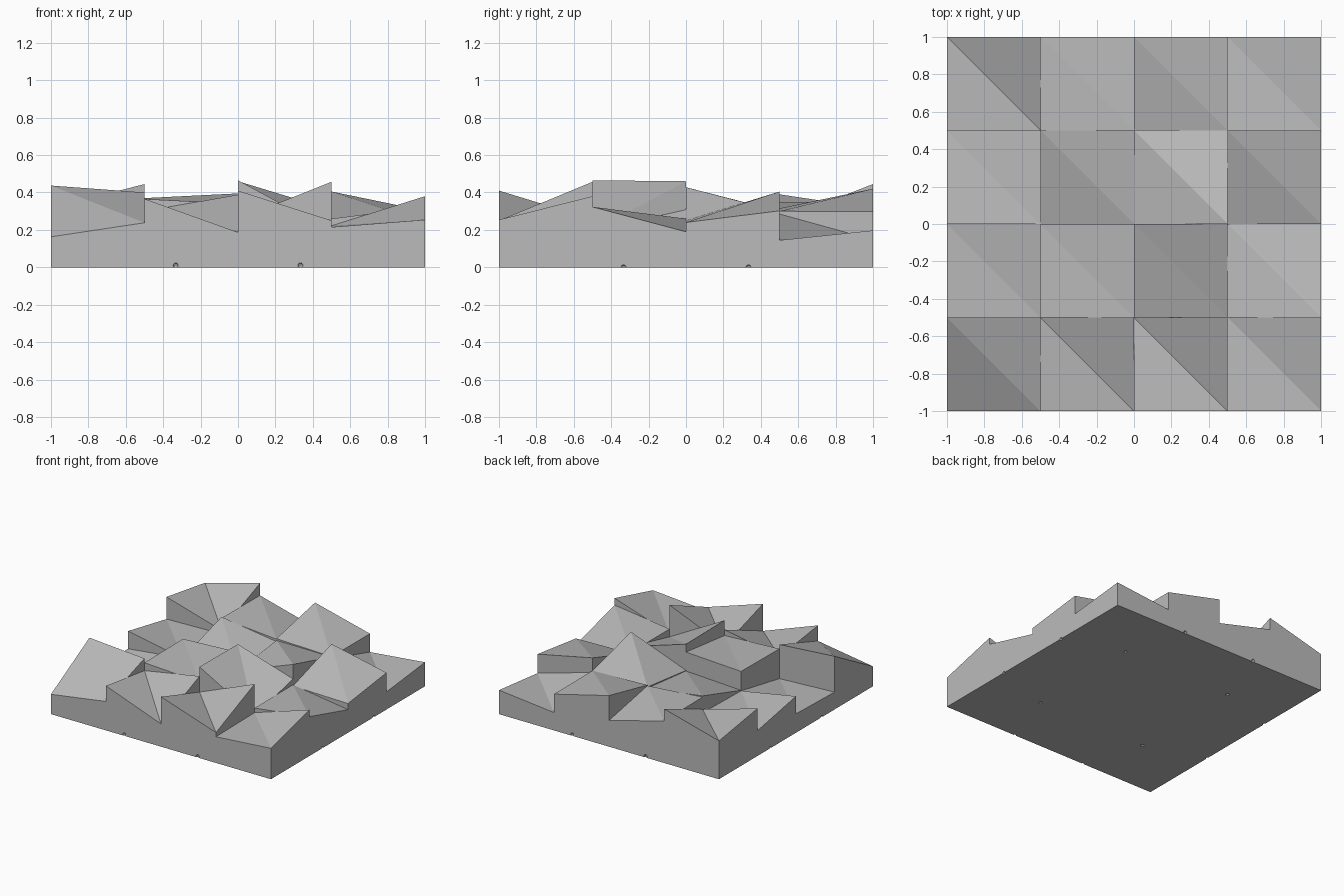
import bpy, bmesh
from mathutils import Vector

if "Cube" in bpy.data.objects:
    bpy.data.objects.remove(bpy.data.objects["Cube"])

grey = bpy.data.materials.new("plain grey")
grey.diffuse_color = (0.5, 0.5, 0.5, 1)
grey.use_nodes = True
grey.node_tree.nodes["Principled BSDF"].inputs["Base Color"].default_value = grey.diffuse_color

# Corner heights of every tile (SW, SE, NE, NW), rows from front to back
ROWS = [
    [(.163, .238, .40, .437), (.366, .187, .388, .30), (.41, .25, .457, .257), (.215, .254, .38, .222)],
    [(.143, .12, .21, .155), (.365, .34, .395, .37), (.465, .195, .308, .46), (.26, .323, .19, .26)],
    [(.30, .21, .22, .208), (.215, .24, .29, .36), (.245, .428, .298, .30), (.25, .24, .302, .405)],
    [(.39, .25, .445, .315), (.35, .31, .215, .345), (.315, .30, .298, .42), (.285, .145, .197, .147)],
]
SIZE = 0.5


def add_tile(bm, x, y, heights):
    """Square column whose sloping top is split along its NW-SE diagonal."""
    pts = [(x, y), (x + SIZE, y), (x + SIZE, y + SIZE), (x, y + SIZE)]
    low = [bm.verts.new((px, py, 0)) for px, py in pts]
    top = [bm.verts.new((px, py, h)) for (px, py), h in zip(pts, heights)]
    bm.faces.new(low[::-1])
    for k in range(4):
        n = (k + 1) % 4
        bm.faces.new((low[k], low[n], top[n], top[k]))
    bm.faces.new((top[0], top[1], top[3]))
    bm.faces.new((top[1], top[2], top[3]))


def make_object(name, bm):
    mesh = bpy.data.meshes.new(name)
    bm.to_mesh(mesh)
    bm.free()
    mesh.materials.append(grey)
    ob = bpy.data.objects.new(name, mesh)
    bpy.context.collection.objects.link(ob)
    return ob


# Panel of 4 x 4 faceted tiles
bm = bmesh.new()
for j, row in enumerate(ROWS):
    for i, heights in enumerate(row):
        add_tile(bm, -1 + i * SIZE, -1 + j * SIZE, heights)
panel = make_object("faceted_panel", bm)

# Tiny mounting holes: four underneath, two along each bottom edge
spots = [Vector((sx * .5, sy * .5, 0)) for sx in (-1, 1) for sy in (-1, 1)]
for s in (-1, 1):
    for t in (-1 / 3, 1 / 3):
        spots += [Vector((t, s, .01)), Vector((s, t, 0))]
bm = bmesh.new()
for p in spots:
    ball = bmesh.ops.create_icosphere(bm, subdivisions=2, radius=.014)
    bmesh.ops.translate(bm, verts=ball["verts"], vec=p)
holes = make_object("hole_cutter", bm)
holes.hide_render = True
holes.hide_set(True)

# Merge the tiles into one skin and cut the holes
cut = panel.modifiers.new("holes", "BOOLEAN")
cut.operation = "DIFFERENCE"
cut.solver = "EXACT"
cut.use_self = True
cut.object = holes
